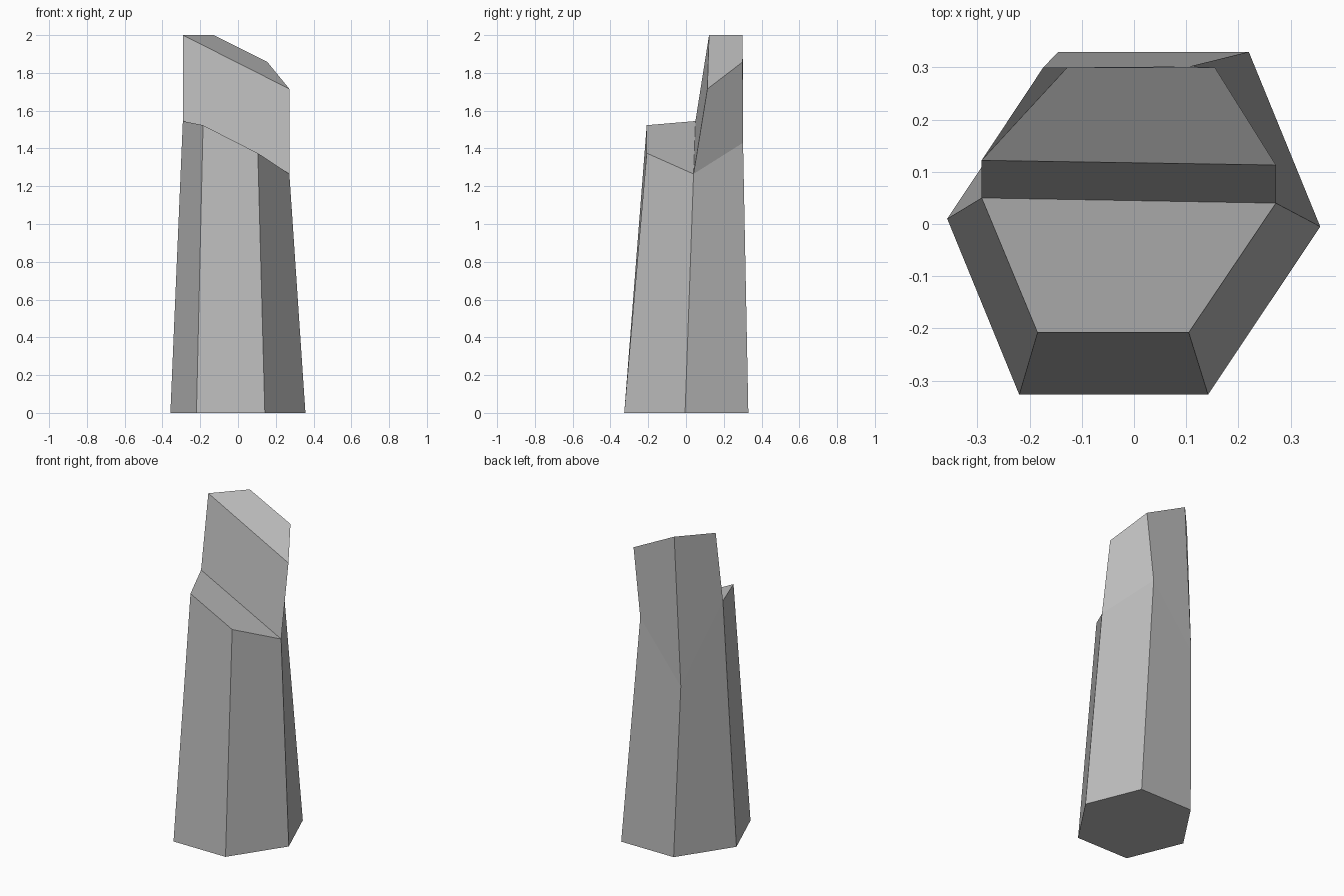
import bpy
import bmesh

# Remove the default cube
cube = bpy.data.objects.get("Cube")
if cube:
    bpy.data.objects.remove(cube)

# Stone colour
stone = bpy.data.materials.new("grey stone")
stone.use_nodes = True
stone.diffuse_color = (0.5, 0.5, 0.5, 1)
stone.node_tree.nodes["Principled BSDF"].inputs["Base Color"].default_value = (0.5, 0.5, 0.5, 1)

# Rings run: left tip, front pair, right tip, back pair
foot = [(-0.358, 0.01, 0), (-0.22, -0.327, 0), (0.142, -0.327, 0),
        (0.357, -0.005, 0), (0.22, 0.33, 0), (-0.145, 0.33, 0)]
waist = [(-0.292, 0.05, 1.545), (-0.185, -0.208, 1.523), (0.105, -0.208, 1.375),
         (0.272, 0.04, 1.265), (0.107, 0.302, 1.43), (-0.174, 0.3, 1.07)]
# The tall rear half ends in a slanted cap
crown = [(-0.292, 0.122, 2), (0.272, 0.113, 1.715),
         (0.155, 0.3, 1.858), (-0.128, 0.3, 2)]

bm = bmesh.new()
low, mid, top = ([bm.verts.new(p) for p in ring] for ring in (foot, waist, crown))


def skin(a, b):
    """Join two closed rings with a band of faces."""
    n = len(a)
    for i in range(n):
        j = (i + 1) % n
        bm.faces.new((a[i], a[j], b[j], b[i]))


# Tapered column, rear spire, front shelf, cap and base
skin(low, mid)
rear = [mid[0], mid[3], mid[4], mid[5]]
skin(rear, top)
bm.faces.new(mid[:4])
bm.faces.new(top)
bm.faces.new(low[::-1])
bmesh.ops.recalc_face_normals(bm, faces=bm.faces)

mesh = bpy.data.meshes.new("stone_pillar")
bm.to_mesh(mesh)
bm.free()
mesh.materials.append(stone)
pillar = bpy.data.objects.new("stone_pillar", mesh)
bpy.context.collection.objects.link(pillar)
